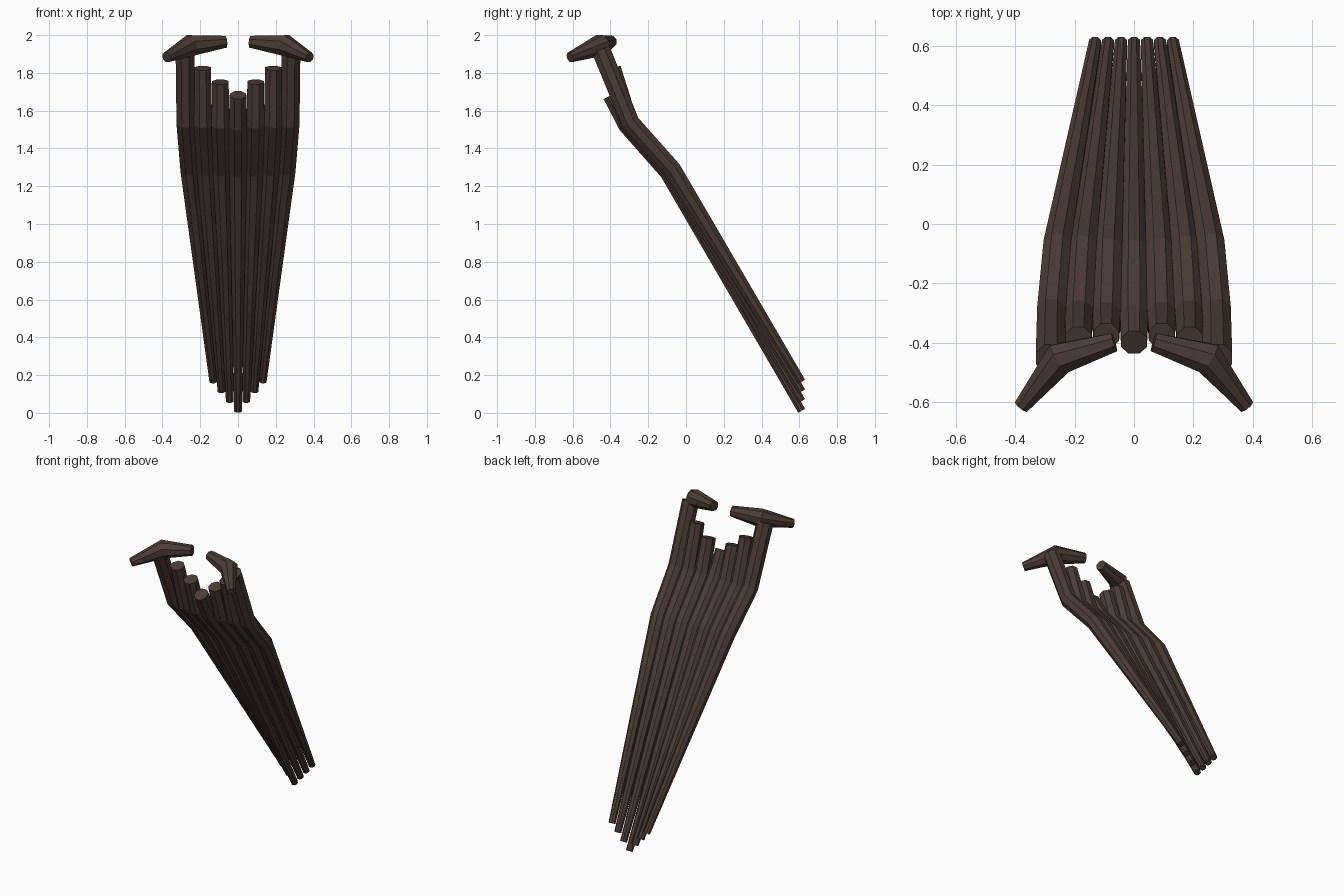
import bpy, bmesh, math
from mathutils import Vector

if "Cube" in bpy.data.objects:
    bpy.data.objects.remove(bpy.data.objects["Cube"])

SIDES = 8
wood = bpy.data.materials.new("dark brown wood")
wood.diffuse_color = (0.072, 0.045, 0.036, 1)
wood.use_nodes = True
wood.node_tree.nodes["Principled BSDF"].inputs["Base Color"].default_value = wood.diffuse_color


def tapered_bar(name, points, radii, side_hint):
    """Flat-faced octagonal bar swept through points with a radius at each."""
    pts = [Vector(p) for p in points]
    hint = Vector(side_hint)
    bm = bmesh.new()
    rings = []
    for i, (p, r) in enumerate(zip(pts, radii)):
        before = (p - pts[i - 1]).normalized() if i > 0 else Vector()
        after = (pts[i + 1] - p).normalized() if i < len(pts) - 1 else Vector()
        t = (before + after).normalized()
        u = (hint - t * hint.dot(t)).normalized()
        v = t.cross(u)
        ring = []
        for k in range(SIDES):
            a = 2 * math.pi * (k + 0.5) / SIDES
            ring.append(bm.verts.new(p + u * r * math.cos(a) + v * r * math.sin(a)))
        rings.append(ring)
    for a, b in zip(rings, rings[1:]):
        for k in range(SIDES):
            n = (k + 1) % SIDES
            bm.faces.new((a[k], a[n], b[n], b[k]))
    bm.faces.new(rings[0][::-1])
    bm.faces.new(rings[-1])
    bmesh.ops.recalc_face_normals(bm, faces=bm.faces)
    mesh = bpy.data.meshes.new(name)
    bm.to_mesh(mesh)
    bm.free()
    mesh.materials.append(wood)
    obj = bpy.data.objects.new(name, mesh)
    bpy.context.collection.objects.link(obj)
    return obj


# Fan of seven bent rods, stepped at both ends: upper end (y, z) per step out
tops = [(-0.398, 1.682), (-0.376, 1.752), (-0.388, 1.825), (-0.452, 1.925)]
for i in range(-3, 4):
    n = abs(i)
    f = n / 3
    ty, tz = tops[n]
    path = [
        (0.0435 * i, 0.612, 0.011 + 0.052 * n),
        (0.086 * i, -0.093 + 0.022 * f, 1.274 + 0.014 * f),
        (0.0925 * i, -0.312 + 0.018 * f, 1.525 + 0.012 * f),
        (0.0935 * i, ty, tz),
    ]
    top_radius = 0.054 if n == 3 else 0.047
    tapered_bar(f"rod_{i + 4}", path, [0.022, 0.05, 0.052, top_radius], (1, 0, 0))

# Bent, tapered grips across the two outer rods
for s, label in ((-1, "left"), (1, "right")):
    path = [
        (0.066 * s, -0.398, 1.965),
        (0.25 * s, -0.452, 1.946),
        (0.379 * s, -0.614, 1.882),
    ]
    tapered_bar(f"{label}_grip", path, [0.034, 0.059, 0.028], (0, 0, 1))
